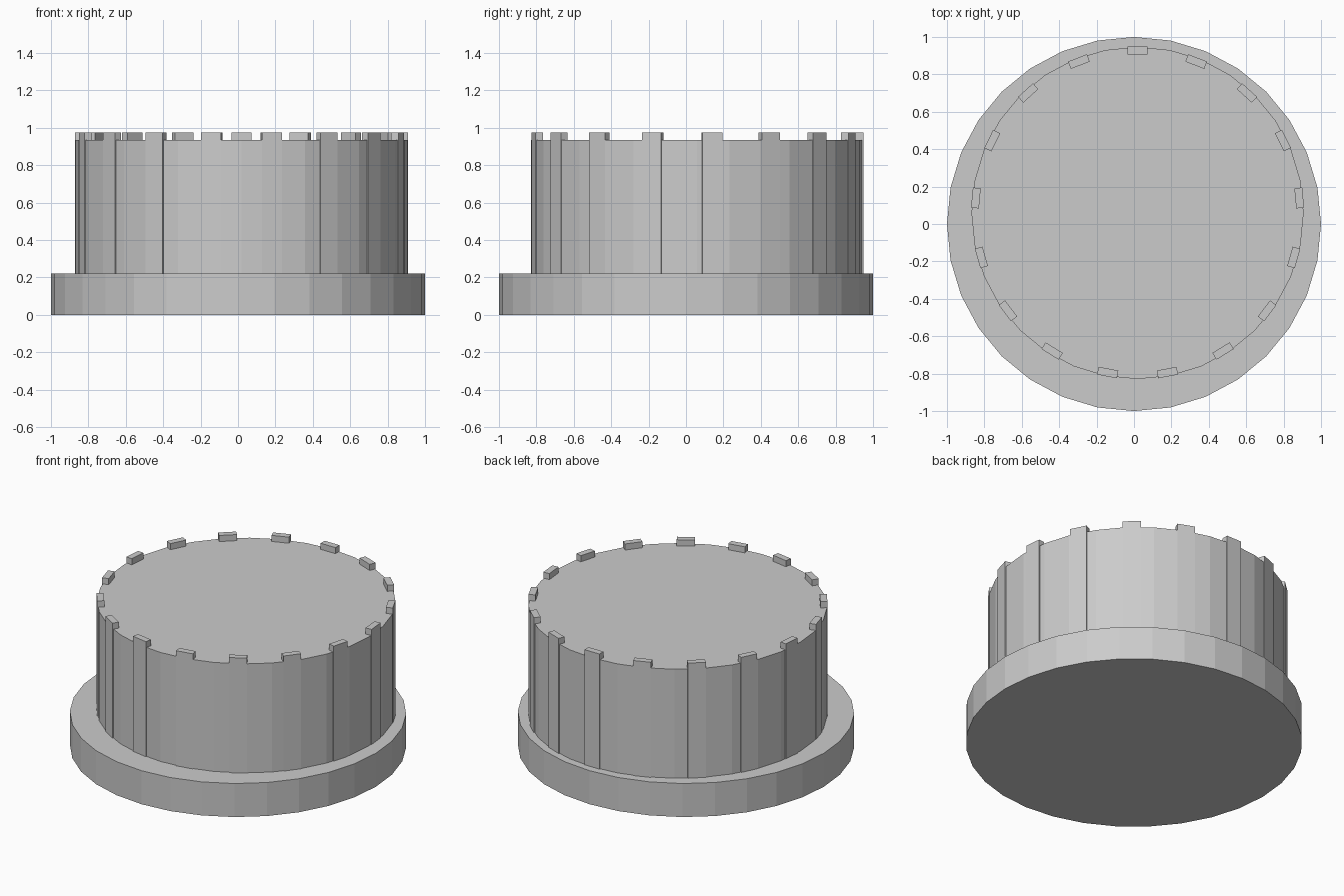
import bpy
from math import pi, sin, cos
from mathutils import Matrix

cube = bpy.data.objects.get("Cube")
if cube:
    bpy.data.objects.remove(cube, do_unlink=True)

grey = bpy.data.materials.new("plain_grey")
grey.use_nodes = True
GREY = (0.6, 0.6, 0.6, 1)
grey.diffuse_color = GREY
grey.node_tree.nodes["Principled BSDF"].inputs["Base Color"].default_value = GREY

BASE_TOP, DRUM_TOP, TOOTH_TOP = 0.22, 0.935, 0.975
CX, CY = 0.019, 0.059      # drum sits slightly off the base centre
DRUM_R = 0.888
TEETH = 17


def finish(name):
    ob = bpy.context.object
    ob.name = name
    ob.data.materials.append(grey)
    return ob


def disc(name, radius, x, y, z0, z1):
    bpy.ops.mesh.primitive_cylinder_add(
        vertices=32, radius=radius, depth=z1 - z0, location=(x, y, (z0 + z1) / 2))
    return finish(name)


# Wide base flange and the drum on it
disc("base_flange", 1.0, 0, 0, 0, BASE_TOP)
disc("drum", DRUM_R, CX, CY, BASE_TOP - 0.01, DRUM_TOP)

# Upright bars around the drum wall, ending in teeth above its top
for i in range(TEETH):
    a = pi / 2 - i * 2 * pi / TEETH
    r = DRUM_R - 0.02
    height = TOOTH_TOP - BASE_TOP
    bpy.ops.mesh.primitive_cube_add(
        size=1, location=(CX + r * cos(a), CY + r * sin(a), BASE_TOP + height / 2),
        rotation=(0, 0, a))
    bar = finish(f"tooth_bar_{i + 1}")
    bar.data.transform(Matrix.Diagonal((0.042, 0.108, height, 1)))
